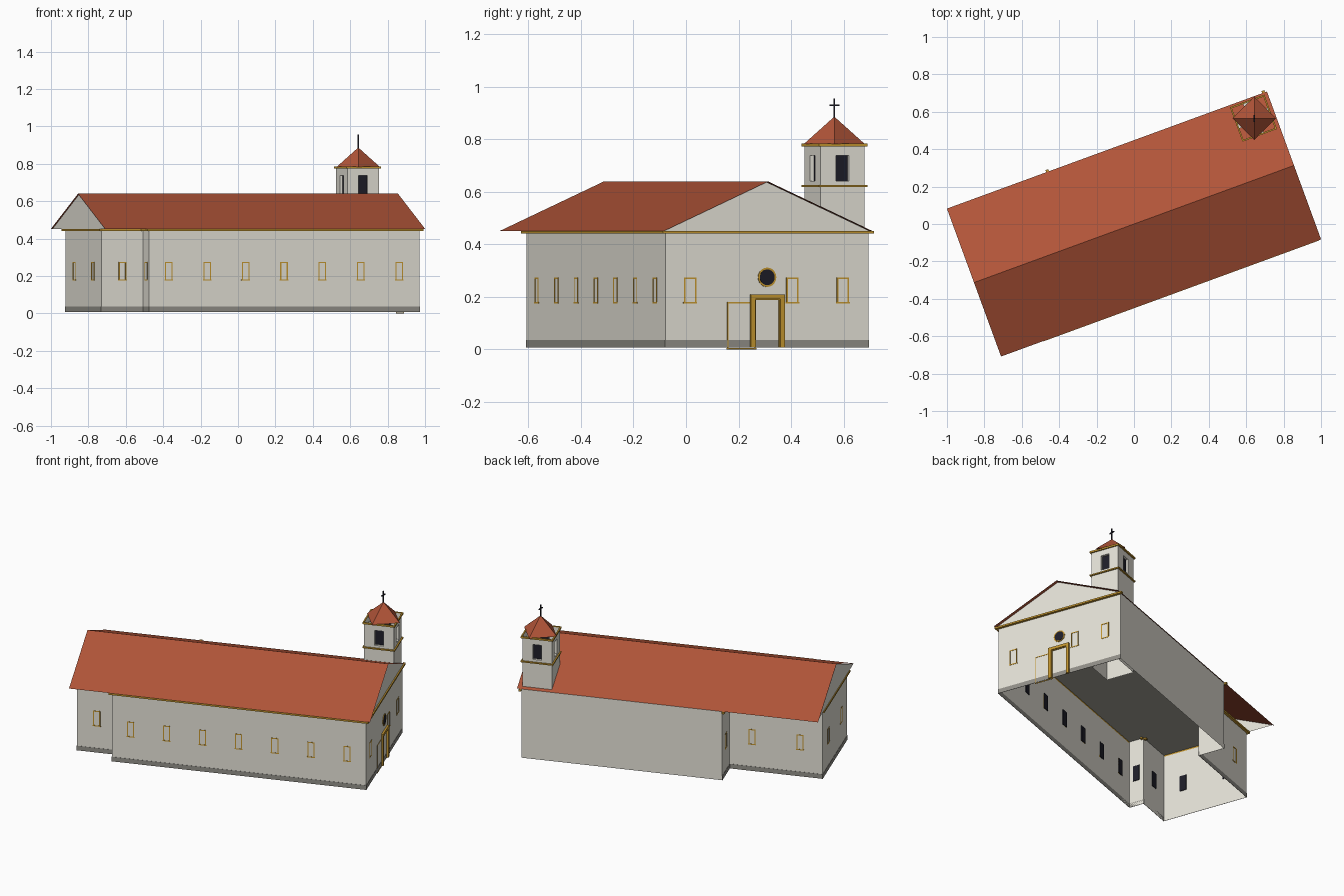
import bpy, bmesh, math
from mathutils import Matrix, Vector

old = bpy.data.objects.get("Cube")
if old:
    bpy.data.objects.remove(old, do_unlink=True)


def material(name, rgb):
    m = bpy.data.materials.new(name)
    m.use_nodes = True
    m.diffuse_color = (*rgb, 1)
    m.node_tree.nodes["Principled BSDF"].inputs["Base Color"].default_value = (*rgb, 1)
    return m


PLASTER = material("cream plaster", (0.79, 0.77, 0.69))
TILE = material("terracotta tile", (0.44, 0.09, 0.04))
STONE = material("grey plinth stone", (0.29, 0.28, 0.25))
CEILING = material("grey ceiling", (0.38, 0.37, 0.32))
OCHRE = material("ochre trim", (0.56, 0.31, 0.03))
DARK = material("dark glass", (0.013, 0.013, 0.022))

TURN = Matrix.Rotation(math.radians(20.1), 4, 'Z')   # the building stands at an angle
EAVE, RIDGE, BASE = 0.452, 0.64, 0.007


def finish(name, bm, mats, matrix=TURN):
    me = bpy.data.meshes.new(name)
    bm.to_mesh(me)
    bm.free()
    for m in mats:
        me.materials.append(m)
    ob = bpy.data.objects.new(name, me)
    ob.matrix_world = matrix
    bpy.context.collection.objects.link(ob)


def add_box(bm, x0, x1, y0, y1, z0, z1, frame=Matrix()):
    place = Matrix.Translation(((x0 + x1) / 2, (y0 + y1) / 2, (z0 + z1) / 2))
    size = Matrix.Diagonal((x1 - x0, y1 - y0, z1 - z0, 1))
    bmesh.ops.create_cube(bm, size=1, matrix=frame @ place @ size)


def add_face(bm, pts, index=0):
    f = bm.faces.new([bm.verts.new(p) for p in pts])
    f.material_index = index


def add_frame(bm, x, w, z0, z1, bar, depth, frame, bottom=True):
    """Rectangular surround standing out of a wall (outward is -y)."""
    h = w / 2
    add_box(bm, x - h, x - h + bar, -depth, 0, z0, z1, frame)
    add_box(bm, x + h - bar, x + h, -depth, 0, z0, z1, frame)
    add_box(bm, x - h + bar, x + h - bar, -depth, 0, z1 - bar, z1, frame)
    if bottom:
        add_box(bm, x - h - bar / 2, x + h + bar / 2, -depth, 0, z0, z0 + bar, frame)


# Footprint, counter-clockwise, with the window centres along each wall
walls = [
    ((-0.33, 0.417), [0.085]),
    ((-0.33, 0.246), [0.135, 0.425]),
    ((-0.892, 0.246), [0.136, 0.426]),
    ((-0.892, -0.312), [0.12]),
    ((-0.655, -0.312), [0.048]),
    ((-0.655, -0.407), [0.112 + 0.2185 * k for k in range(7)]),
    ((0.884, -0.407), [0.1, 0.515, 0.72]),
    ((0.884, 0.417), []),
]
corners = [Vector((*p, 0)) for p, _ in walls]

# Wall shell, open below, with a flat ceiling
bm = bmesh.new()
up0, up1 = Vector((0, 0, BASE)), Vector((0, 0, 0.45))
for a, b in zip(corners, corners[1:] + corners[:1]):
    add_face(bm, [a + up0, b + up0, b + up1, a + up1])
add_face(bm, [c + up1 for c in corners], 1)
bmesh.ops.remove_doubles(bm, verts=bm.verts, dist=0.0001)
finish("nave_walls", bm, [PLASTER, CEILING])

# Plinth, cornice, window surrounds and panes, wall by wall
plinth, cornice, surrounds, panes = (bmesh.new() for _ in range(4))
for i in range(len(walls) - 1):
    a, b = corners[i], corners[i + 1]
    d = b - a
    length = d.length
    frame = Matrix.Translation(a) @ Matrix.Rotation(math.atan2(d.y, d.x), 4, 'Z')
    add_box(plinth, -0.0015, length + 0.0015, -0.0015, 0, BASE, 0.036, frame)
    add_box(cornice, -0.016, length + 0.016, -0.016, 0, 0.441, 0.452, frame)
    width = 0.05 if i == 6 else 0.043
    for x in walls[i][1]:
        add_frame(surrounds, x, width, 0.175, 0.275, 0.006, 0.0015, frame)
        add_box(panes, x - width / 2, x + width / 2, 0.002, 0.006, 0.175, 0.275, frame)
    facade = frame
finish("plinth", plinth, [STONE])
finish("eaves_cornice", cornice, [OCHRE])
finish("window_surrounds", surrounds, [OCHRE])
finish("window_panes", panes, [DARK])

# Doorway: main portal and a thin door outline beside it
bm = bmesh.new()
add_frame(bm, 0.412, 0.137, BASE, 0.21, 0.018, 0.012, facade, bottom=False)
add_frame(bm, 0.412, 0.105, BASE, 0.195, 0.006, 0.006, facade, bottom=False)
finish("door_portal", bm, [OCHRE])
bm = bmesh.new()
add_frame(bm, 0.308, 0.115, 0.0, 0.18, 0.005, 0.0015, facade)
finish("side_door_outline", bm, [OCHRE])


# Round window over the door
def disc(name, radius, depth, mat):
    bm = bmesh.new()
    at = facade @ Matrix.Translation((0.412, -depth / 2, 0.275)) @ Matrix.Rotation(math.pi / 2, 4, 'X')
    bmesh.ops.create_cone(bm, cap_ends=True, segments=20, radius1=radius,
                          radius2=radius, depth=depth, matrix=at)
    finish(name, bm, [mat])


disc("round_window_ring", 0.037, 0.003, OCHRE)
disc("round_window_glass", 0.030, 0.004, DARK)

# Roof slopes as thin sheets
bm = bmesh.new()
L, W = 0.911, 0.421
for s in (-1, 1):
    pts = [(-L, s * W, EAVE), (L, s * W, EAVE), (L, 0, RIDGE), (-L, 0, RIDGE)]
    add_face(bm, pts if s < 0 else pts[::-1])
bmesh.ops.remove_doubles(bm, verts=bm.verts, dist=0.0001)
finish("roof", bm, [TILE])

# Gable triangles
bm = bmesh.new()
for u in (-0.903, 0.892):
    pts = [(u, -0.417, EAVE), (u, 0.417, EAVE), (u, 0, RIDGE - 0.002)]
    add_face(bm, pts if u > 0 else pts[::-1])
finish("gables", bm, [PLASTER])

# Bell tower: hollow shaft with a recessed opening on every side
tower = Matrix.Translation((0.794, 0.312, 0))
H, Z1, BELFRY = 0.0895, 0.78, 0.62
bm = bmesh.new()
for k in range(4):
    side = tower @ Matrix.Rotation(k * math.pi / 2, 4, 'Z')

    def rect(w, z0, z1, y):
        return [side @ Vector(p) for p in ((-w, y, z0), (w, y, z0), (w, y, z1), (-w, y, z1))]

    add_face(bm, rect(H, BASE, BELFRY, -H))
    outer = rect(H, BELFRY, Z1, -H)
    rim = rect(0.026, 0.642, 0.738, -H)
    back = rect(0.026, 0.642, 0.738, -H + 0.015)
    for j in range(4):
        n = (j + 1) % 4
        add_face(bm, [outer[j], outer[n], rim[n], rim[j]])
        add_face(bm, [rim[j], rim[n], back[n], back[j]])
    add_face(bm, back, 1)
finish("bell_tower", bm, [PLASTER, DARK])

# Tower string course and top cornice, open in the middle
bm = bmesh.new()
for z0, z1 in ((0.619, 0.627), (0.774, 0.785)):
    for k in range(4):
        side = tower @ Matrix.Rotation(k * math.pi / 2, 4, 'Z')
        add_box(bm, -0.098, 0.098, -0.098, -H, z0, z1, side)
finish("tower_cornices", bm, [OCHRE])

# Tower roof and cross, square to the world axes
top = Matrix.Translation((0.643, 0.565, 0))
bm = bmesh.new()
bmesh.ops.create_cone(bm, cap_ends=True, segments=4, radius1=0.117, radius2=0,
                      depth=0.105, matrix=Matrix.Translation((0, 0, 0.8345)))
finish("tower_roof", bm, [TILE], top)
bm = bmesh.new()
add_box(bm, -0.003, 0.003, -0.003, 0.003, 0.875, 0.957)
add_box(bm, -0.003, 0.003, -0.019, 0.019, 0.928, 0.934)
finish("cross", bm, [DARK], top)
